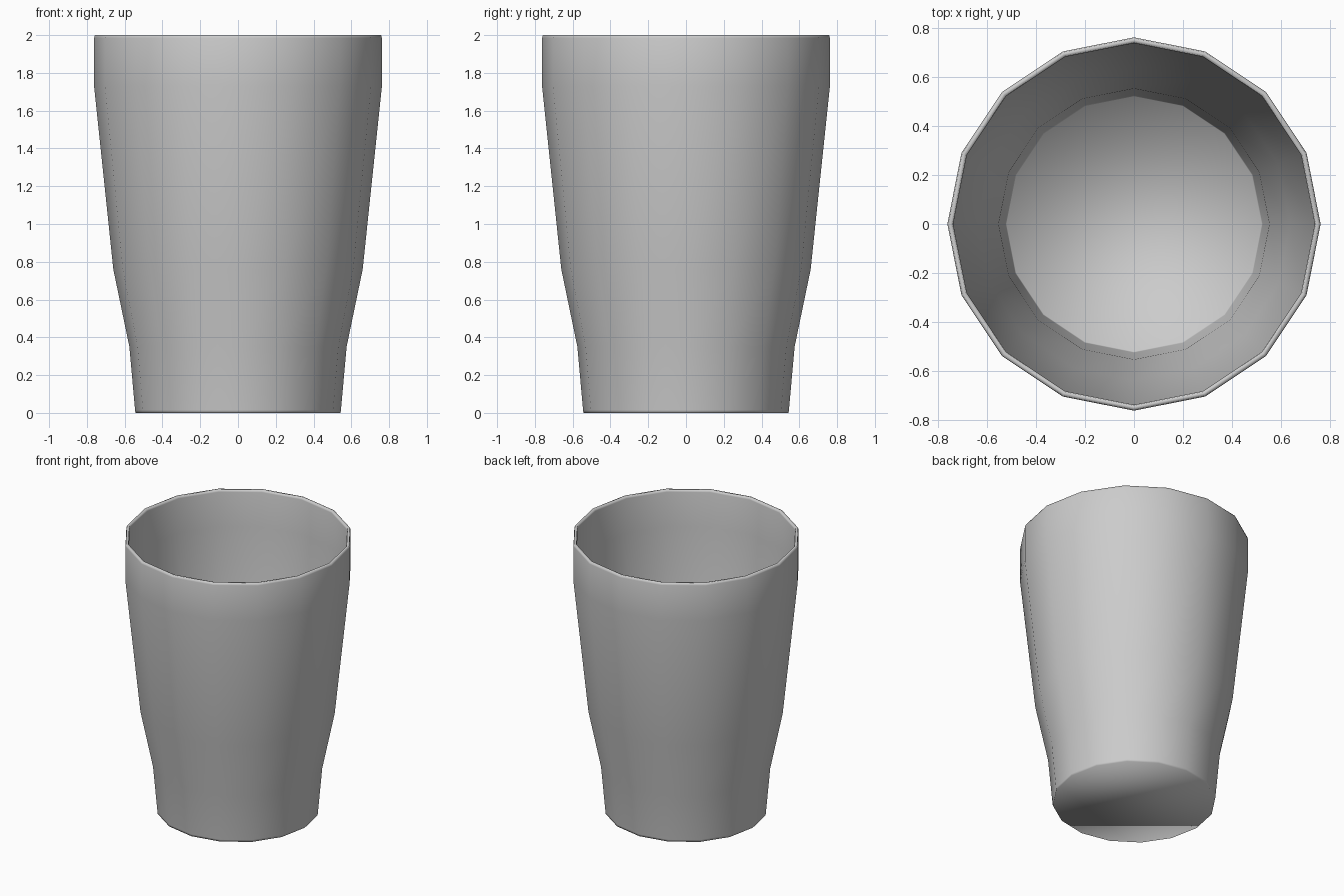
import bpy
import bmesh
from math import cos, sin, tau

SIDES = 16

cube = bpy.data.objects.get("Cube")
if cube:
    bpy.data.objects.remove(cube, do_unlink=True)

# Plain grey
grey = bpy.data.materials.new("plain_grey")
grey.use_nodes = True
colour = (0.6, 0.6, 0.6, 1)
grey.diffuse_color = colour
grey.node_tree.nodes["Principled BSDF"].inputs["Base Color"].default_value = colour

# Radius and height: outer wall upwards, over the rim, inner wall down
wall = 0.022
outer = [(0.543, 0), (0.545, 0.015), (0.575, 0.35), (0.66, 0.76),
         (0.762, 1.73), (0.762, 1.985), (0.758, 2)]
inner = [(0.742, 2), (0.738, 1.985)]
inner += [(r - wall, z) for r, z in reversed(outer[2:5])]
inner += [(0.525, 0.035), (0.521, 0.02)]

# Tumbler body: revolve the profile, then close the base and inner floor
bm = bmesh.new()
rings = [[bm.verts.new((r * cos(tau * i / SIDES), r * sin(tau * i / SIDES), z))
          for i in range(SIDES)] for r, z in outer + inner]
for low, high in zip(rings, rings[1:]):
    for i in range(SIDES):
        j = (i + 1) % SIDES
        bm.faces.new((low[i], low[j], high[j], high[i]))
bm.faces.new(rings[0][::-1])
bm.faces.new(rings[-1])
for face in bm.faces:
    face.smooth = True

mesh = bpy.data.meshes.new("tumbler")
bm.to_mesh(mesh)
bm.free()
mesh.materials.append(grey)
bpy.context.scene.collection.objects.link(bpy.data.objects.new("tumbler", mesh))
